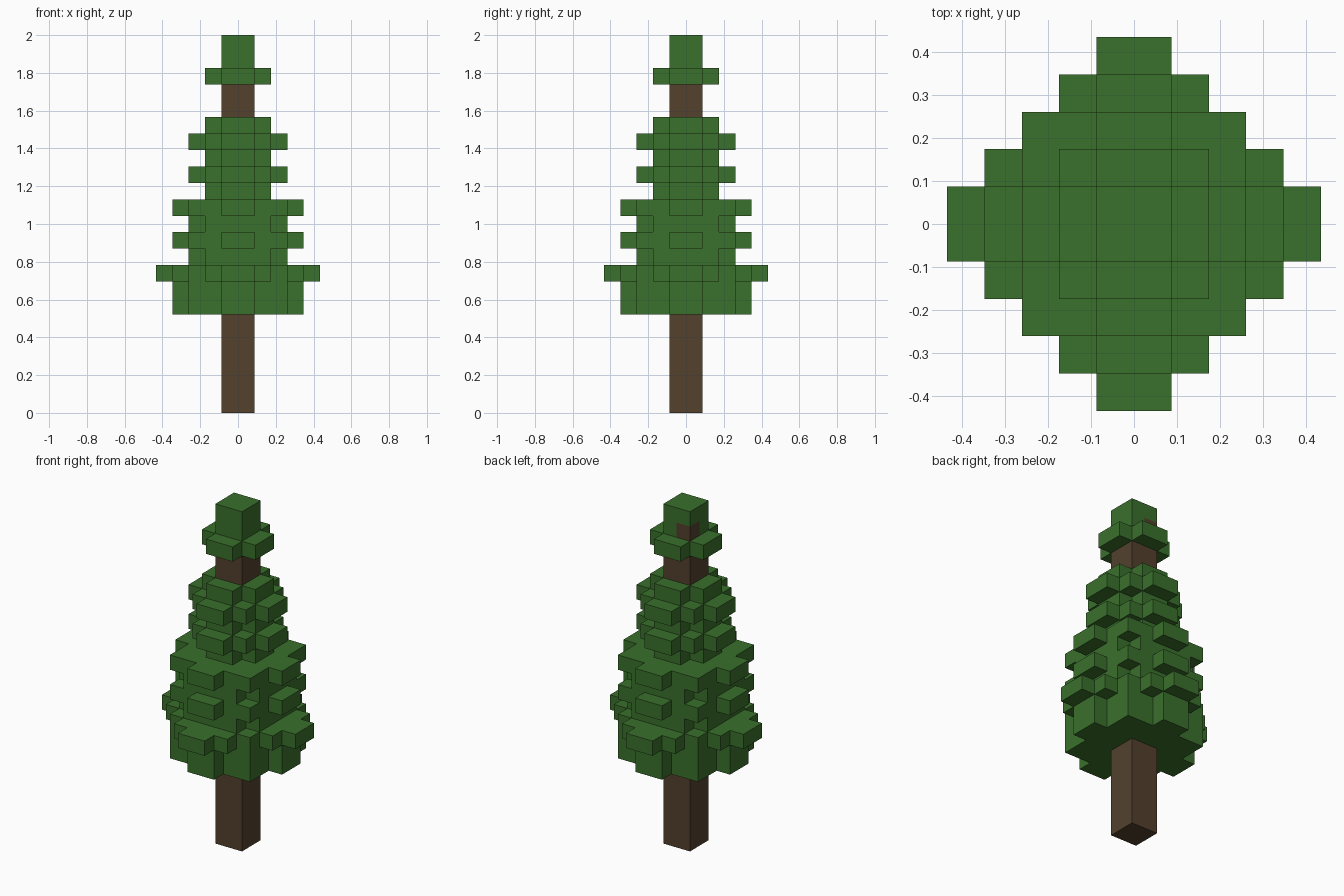
import bpy
import bmesh
from mathutils import Vector

if "Cube" in bpy.data.objects:
    bpy.data.objects.remove(bpy.data.objects["Cube"])

U = 2 / 23  # edge length of one cube


def material(name, colour):
    m = bpy.data.materials.new(name)
    m.diffuse_color = (*colour, 1)
    m.use_nodes = True
    m.node_tree.nodes["Principled BSDF"].inputs["Base Color"].default_value = m.diffuse_color
    return m


green = material("leaf green", (0.042, 0.162, 0.025))
brown = material("bark brown", (0.087, 0.053, 0.027))

# Stepped layer plans: half-width of each row, counted outward from the middle
CORE = [1]
CROSS = [2, 1]
SMALL = [3, 2, 1]
ROUND = [3, 3, 2]
LARGE = [4, 3, 3, 1]
DIAMOND = [5, 4, 3, 2, 1]


def layer(plan, z):
    """Cubes of one layer, mirrored in x and y."""
    cells = set()
    for j, half in enumerate(plan):
        for y in (j, -1 - j):
            cells |= {(x, y, z) for x in range(-half, half)}
    return cells


def stack(plans, start):
    cells = set()
    for k, plan in enumerate(plans):
        cells |= layer(plan, start + k)
    return cells


# Parts: trunk runs up the middle, with one bark cube showing in the treetop
trunk = stack([CORE] * 21, 0) | {(-1, 0, 21)}
parts = {
    "trunk": (trunk, brown),
    "lower_foliage": (stack([LARGE, LARGE, DIAMOND, ROUND, LARGE, ROUND, LARGE], 6) - trunk, green),
    "upper_foliage": (stack([CROSS, SMALL, CROSS, SMALL, CROSS], 13) - trunk, green),
    "treetop": (stack([CROSS, CORE, CORE], 20) - trunk, green),
}
solid = set().union(*(cells for cells, _ in parts.values()))


def build(name, cells, mat):
    """Make only the cube sides that face open air."""
    bm = bmesh.new()
    for cell in sorted(cells):
        centre = Vector(cell) + Vector((0.5, 0.5, 0.5))
        for axis in range(3):
            for sign in (-1, 1):
                n = Vector((0, 0, 0))
                n[axis] = sign
                if tuple(int(c + d) for c, d in zip(cell, n)) in solid:
                    continue
                a = Vector((0, 0, 0))
                a[(axis + 1) % 3] = 1
                b = n.cross(a)
                corners = (-a - b, a - b, a + b, b - a)
                bm.faces.new([bm.verts.new((centre + (n + c) / 2) * U) for c in corners])
    bmesh.ops.remove_doubles(bm, verts=bm.verts, dist=U / 100)
    mesh = bpy.data.meshes.new(name)
    bm.to_mesh(mesh)
    bm.free()
    mesh.materials.append(mat)
    bpy.context.collection.objects.link(bpy.data.objects.new(name, mesh))


for part, (cells, mat) in parts.items():
    build(part, cells, mat)
